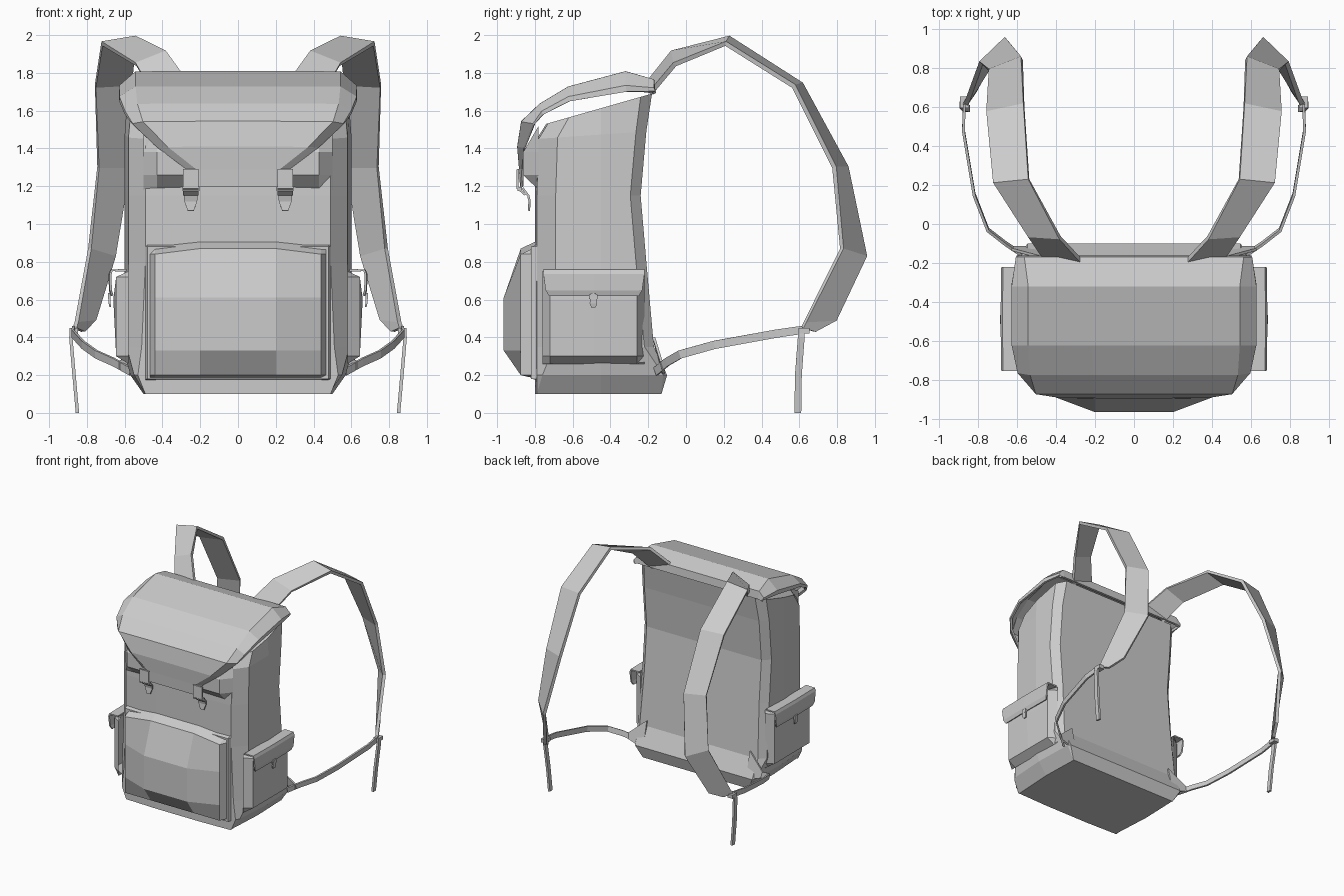
import bpy, bmesh

if "Cube" in bpy.data.objects:
    bpy.data.objects.remove(bpy.data.objects["Cube"])


def finish(name, bm, mirror=False, thick=0):
    bmesh.ops.remove_doubles(bm, verts=bm.verts, dist=0.0005)
    bmesh.ops.recalc_face_normals(bm, faces=bm.faces)
    me = bpy.data.meshes.new(name)
    bm.to_mesh(me)
    bm.free()
    ob = bpy.data.objects.new(name, me)
    bpy.context.collection.objects.link(ob)
    if thick:
        m = ob.modifiers.new("thickness", 'SOLIDIFY')
        m.thickness, m.offset = thick, 0
    if mirror:
        m = ob.modifiers.new("mirror", 'MIRROR')
        m.use_clip = False
        m.use_mirror_merge = False
    return ob


def grid(name, rows, closed=False, **kw):
    """Skin rows of points; closed rows become capped rings."""
    bm = bmesh.new()
    vs = [[bm.verts.new(p) for p in r] for r in rows]
    n = len(rows[0])
    for a, b in zip(vs, vs[1:]):
        for i in range(n if closed else n - 1):
            j = (i + 1) % n
            bm.faces.new((a[i], a[j], b[j], b[i]))
    if closed:
        bm.faces.new(vs[0])
        bm.faces.new(vs[-1])
    return finish(name, bm, **kw)


def box(name, c, s, **kw):
    x, y, z = (v / 2 for v in s)
    ring = ((-x, -y), (x, -y), (x, y), (-x, y))
    rows = [[(c[0] + a, c[1] + b, c[2] + h) for a, b in ring] for h in (-z, z)]
    return grid(name, rows, True, **kw)


def dome(us, vs, depths, place):
    """Panel whose depth depends on how many cells a point lies from the rim."""
    def d(i, j):
        k = min(i, j, len(us) - 1 - i, len(vs) - 1 - j)
        return depths[min(k, len(depths) - 1)]
    return [[place(u, v, d(i, j)) for i, u in enumerate(us)] for j, v in enumerate(vs)]


def ribbon(name, centres, half, thick, axis):
    rows = [[tuple(p[k] + s * half * axis[k] for k in range(3)) for s in (-1, 1)] for p in centres]
    return grid(name, rows, mirror=True, thick=thick)


# main bag: z, half width, front y, back y, corner cut, rise towards the back
rings = []
for z, w, yf, yb, c, rise in ((.10, .50, -.80, -.13, .01, 0), (.20, .57, -.80, -.10, .04, 0),
                              (.35, .61, -.80, -.17, .10, 0), (.80, .60, -.80, -.21, .11, 0),
                              (1.15, .60, -.80, -.24, .11, 0), (1.45, .60, -.79, -.21, .11, .04),
                              (1.53, .59, -.74, -.18, .12, .16)):
    half = [(.2, yf), (w - c, yf + .01), (w - .02, yf + c), (w, -.45),
            (w - .01, yb - c * .5), (w - c * .6, yb), (.2, yb)]
    pts = half + [(-x, y) for x, y in reversed(half)]
    rings.append([(x, y, z + rise * (y - yf) / (yb - yf)) for x, y in pts])
grid("main_bag", rings, True)

# lid: ridge y, ridge z, flat half width, rim half width, rim y shift, rim drop
rows = []
for y, z, w, e, dy, drop in ((-.17, 1.70, .56, .59, 0, .01), (-.175, 1.76, .56, .60, 0, .06),
                             (-.32, 1.80, .54, .62, 0, .10), (-.62, 1.72, .54, .62, 0, .07),
                             (-.77, 1.63, .53, .59, .01, .05),
                             (-.865, 1.54, .50, .55, .06, .01), (-.885, 1.41, .37, .42, .03, 0),
                             (-.875, 1.29, .22, .27, .01, -.01), (-.87, 1.20, .205, .21, 0, 0)):
    half = [(w * .4, y, z), (w, y, z), (e, y + dy, z - drop * .7), (e, y + dy + .005, z - drop)]
    rows.append([(-a, b, c) for a, b, c in reversed(half)] + half)
grid("lid_flap", rows, thick=.018)

# bulging collar under the lid
grid("front_collar", dome([-.50, -.43, -.2, .2, .43, .50], [1.18, 1.26, 1.38, 1.52],
                          [-.78, -.862], lambda u, v, d: (u, d, v)))

# domed front pocket with an arched top
grid("front_pocket", dome([-.48, -.44, -.2, .2, .44, .48], [.18, .20, .33, .61, .84, .88],
                          [-.79, -.875, -.965],
                          lambda u, v, d: (u, d, v + (.03 if v > .8 and abs(u) < .3 else 0))))
# seam border where the pocket meets the bag
grid("front_pocket_base", dome([-.49, -.48, .48, .49], [.175, .18, .88, .89],
                               [-.79, -.82], lambda u, v, d: (u, d, v)))

# side pockets with flaps and fasteners
grid("side_pocket", dome([-.76, -.72, -.49, -.26, -.22], [.26, .30, .60, .72, .75],
                         [.58, .645, .66], lambda u, v, d: (d, u, v)), mirror=True)
grid("side_pocket_flap", [[(x, -.755 + t, z), (x + .004, -.49, z), (x, -.22 - t, z)]
                          for x, z, t in ((.59, .755, 0), (.668, .755, 0), (.675, .735, 0),
                                          (.674, .65, .012), (.665, .62, .03))],
     mirror=True, thick=.012)
box("side_pocket_fastener", (.681, -.49, .615), (.012, .045, .025), mirror=True)
grid("side_pocket_tab", [[(x, -.49 - h, z), (x, -.49 + h, z)] for x, z, h in
                         ((.683, .635, .014), (.68, .58, .02), (.676, .56, .012))],
     mirror=True, thick=.01)

# lid clips
grid("lid_clip_strap", [[(.25 - h, y, z), (.25 + h, y, z)] for y, z, h in
                        ((-.89, 1.29, .042), (-.892, 1.19, .042), (-.85, 1.155, .042))],
     mirror=True, thick=.012)
grid("lid_clip_tip", [[(.25 - h, y, z), (.25 + h, y, z)] for y, z, h in
                      ((-.865, 1.19, .036), (-.835, 1.15, .036), (-.828, 1.12, .034), (-.832, 1.07, .016))],
     mirror=True, thick=.012)
box("lid_clip_buckle", (.25, -.88, 1.185), (.09, .022, .022), mirror=True)

# shoulder straps: inner edge, outer edge
grid("shoulder_strap", [
    [(.27, -.19, 1.76), (.45, -.19, 1.69)],
    [(.38, -.07, 1.91), (.54, -.06, 1.845)],
    [(.54, .23, 1.985), (.72, .21, 1.955)],
    [(.565, .61, 1.74), (.755, .57, 1.73)],
    [(.575, .85, 1.30), (.74, .785, 1.30)],
    [(.655, .95, .83), (.785, .825, .87)],
    [(.76, .79, .49), (.855, .63, .48)],
    [(.82, .68, .43), (.865, .615, .45)]], mirror=True, thick=.025)

# lower webbing, anchor wing, adjuster and loose tail
ribbon("lower_strap", [(.57, -.16, .22), (.66, -.10, .27), (.75, -.03, .31), (.82, .15, .36),
                       (.875, .48, .42), (.87, .62, .44)], .022, .014, (0, -.3, .95))
grid("strap_anchor", [[(.48, -.12, .18), (.48, -.17, .40)], [(.63, -.12, .23), (.63, -.13, .27)]],
     mirror=True, thick=.014)
box("strap_adjuster", (.87, .625, .435), (.045, .06, .03), mirror=True)
ribbon("loose_tail", [(.88, .61, .44), (.885, .61, .40), (.868, .595, .2), (.85, .592, .0)],
       .018, .018, (0, 1, 0))
